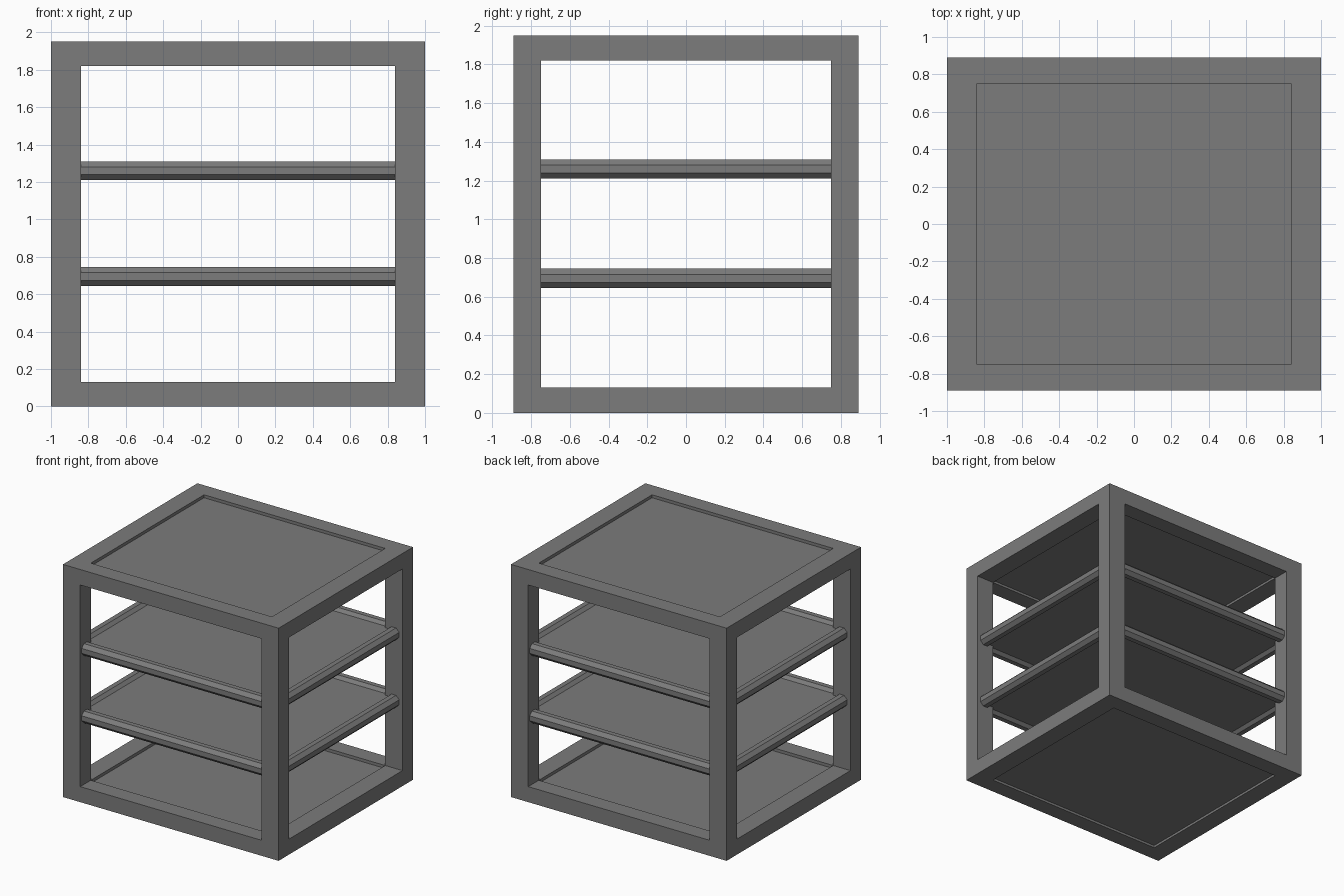
import bpy
import math

default = bpy.data.objects.get("Cube")
if default:
    bpy.data.objects.remove(default, do_unlink=True)

# Overall half sizes, height, and half sizes of the openings
HX, HY, H = 1.0, 0.89, 1.95
OX, OY, RAIL = 0.84, 0.75, 0.13
ROD_R = 0.054

grey = bpy.data.materials.new("grey_metal")
grey.use_nodes = True
colour = (0.2, 0.2, 0.2, 1)
grey.diffuse_color = colour
grey.node_tree.nodes["Principled BSDF"].inputs["Base Color"].default_value = colour


def finish(name):
    obj = bpy.context.object
    obj.name = name
    obj.data.materials.append(grey)
    return obj


def box(name, hx, hy, z0, z1):
    """Box centred on the vertical axis, from z0 to z1."""
    bpy.ops.mesh.primitive_cube_add(size=2, location=(0, 0, (z0 + z1) / 2))
    obj = finish(name)
    obj.scale = (hx, hy, (z1 - z0) / 2)
    bpy.ops.object.transform_apply(location=True, rotation=False, scale=True)
    return obj


def rod(name, centre, length, heading):
    """Eight-sided bar with a flat top, lying along y and turned by heading."""
    bpy.ops.mesh.primitive_cylinder_add(
        vertices=8, radius=ROD_R, depth=length, location=centre,
        rotation=(math.pi / 2, math.pi / 8, heading))
    finish(name)


# Frame: a block opened through all three directions
frame = box("frame", HX, HY, 0, H)
cutters = [
    box("cutter_front", OX, 2, RAIL, H - RAIL),
    box("cutter_side", 2, OY, RAIL, H - RAIL),
    box("cutter_top", OX, OY, -1, H + 1),
]
bpy.context.view_layer.objects.active = frame
for cutter in cutters:
    cutter.hide_render = True
    mod = frame.modifiers.new(cutter.name, "BOOLEAN")
    mod.operation = "DIFFERENCE"
    mod.solver = "EXACT"
    mod.object = cutter
    bpy.ops.object.modifier_apply(modifier=mod.name)
for cutter in cutters:
    bpy.data.objects.remove(cutter, do_unlink=True)

# Recessed panels in the top and bottom of the frame
for name, z in (("bottom_panel", 0), ("top_panel", H - RAIL)):
    box(name, OX + 0.01, OY + 0.01, z + 0.02, z + RAIL - 0.025)

# Shelves, each edged by four bars running between the posts
RX, RY = (HX + OX) / 2, (HY + OY) / 2
for level, z in (("lower", 0.695), ("upper", 1.26)):
    box(level + "_shelf", RX, RY, z - 0.025, z + 0.025)
    for word, side in (("right", -1), ("left", 1)):
        rod(f"{level}_{word}_bar", (side * RX, 0, z), 2 * OY + 0.02, 0)
    for word, side in (("front", -1), ("back", 1)):
        rod(f"{level}_{word}_bar", (0, side * RY, z), 2 * OX + 0.02, math.pi / 2)
